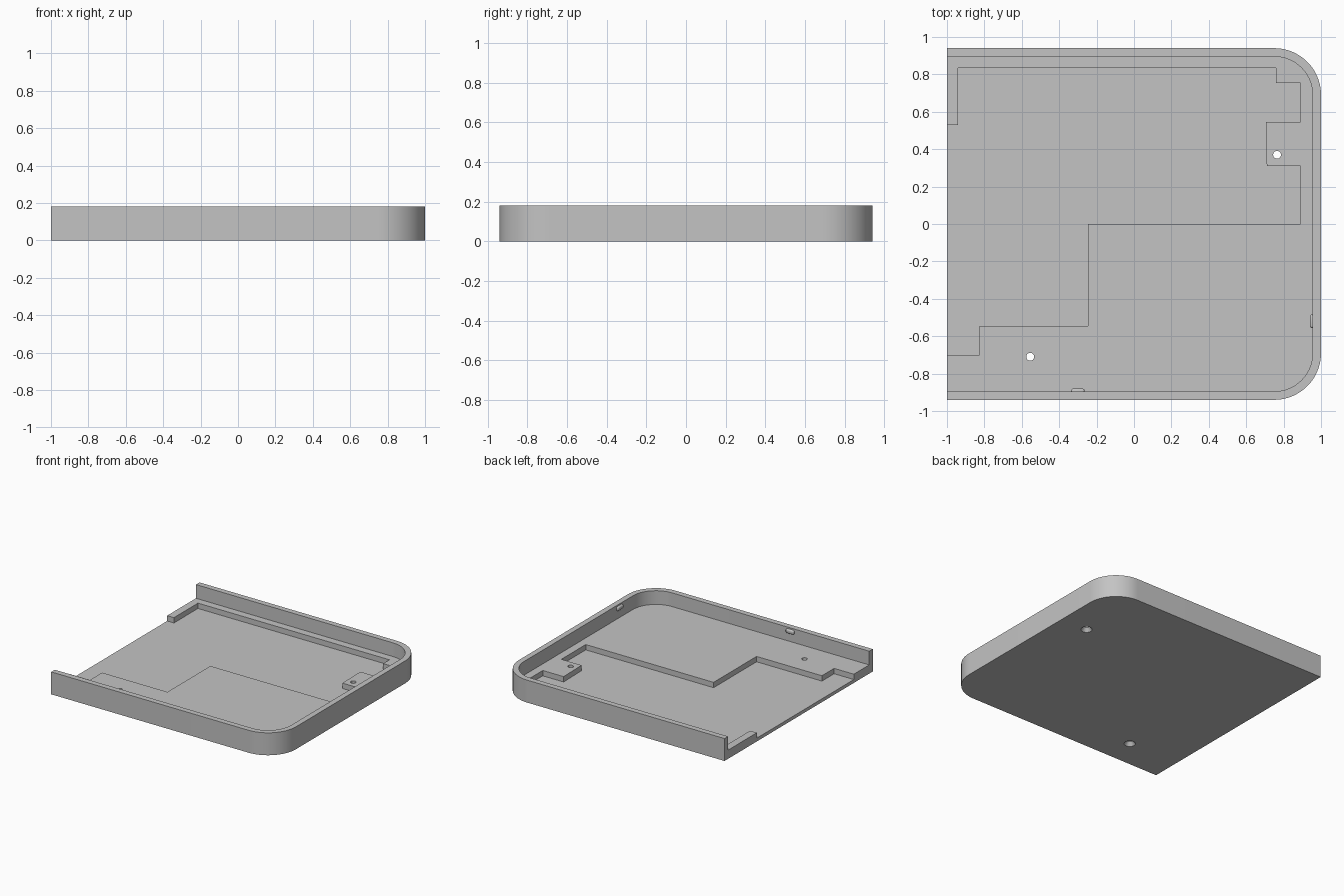
import bpy
import bmesh
import math

cube = bpy.data.objects.get("Cube")
if cube:
    bpy.data.objects.remove(cube, do_unlink=True)

HALF_Y, HEIGHT, RADIUS, WALL = 0.94, 0.18, 0.25, 0.045
LEDGE_Z, POCKET_Z = 0.07, 0.027

grey = bpy.data.materials.new("plain grey")
grey.use_nodes = True
grey.diffuse_color = (0.55, 0.55, 0.55, 1)
grey.node_tree.nodes["Principled BSDF"].inputs["Base Color"].default_value = grey.diffuse_color


def finish(name, bm):
    bmesh.ops.recalc_face_normals(bm, faces=bm.faces)
    mesh = bpy.data.meshes.new(name)
    bm.to_mesh(mesh)
    bm.free()
    mesh.materials.append(grey)
    obj = bpy.data.objects.new(name, mesh)
    bpy.context.collection.objects.link(obj)
    return obj


def prism(name, outline, z0, z1):
    bm = bmesh.new()
    face = bm.faces.new([bm.verts.new((x, y, z0)) for x, y in outline])
    new = bmesh.ops.extrude_face_region(bm, geom=[face])["geom"]
    top = [v for v in new if isinstance(v, bmesh.types.BMVert)]
    bmesh.ops.translate(bm, verts=top, vec=(0, 0, z1 - z0))
    return finish(name, bm)


def cone(name, x, y, z0, z1, r0, r1):
    bm = bmesh.new()
    bmesh.ops.create_cone(bm, cap_ends=True, segments=32, radius1=r0, radius2=r1, depth=z1 - z0)
    bmesh.ops.translate(bm, verts=bm.verts, vec=(x, y, (z0 + z1) / 2))
    return finish(name, bm)


def rounded_outline(x0, x1, half_y, r, steps=20):
    """Rectangle with its two right-hand corners rounded."""
    pts = [(x0, -half_y)]
    for side in (-1, 1):
        for i in range(steps + 1):
            a = math.pi / 2 * (i / steps + (side - 1) / 2)
            pts.append((x1 - r + r * math.cos(a), side * (half_y - r) + r * math.sin(a)))
    return pts + [(x0, half_y)]


def activate(obj):
    bpy.ops.object.select_all(action="DESELECT")
    obj.select_set(True)
    bpy.context.view_layer.objects.active = obj


def cut(obj, cutter):
    cutter.hide_render = True
    activate(obj)
    mod = obj.modifiers.new("cut", "BOOLEAN")
    mod.operation, mod.solver, mod.object = "DIFFERENCE", "EXACT", cutter
    bpy.ops.object.modifier_apply(modifier=mod.name)
    bpy.data.objects.remove(cutter, do_unlink=True)


# Tray with a wall on three sides, open on one end
tray = prism("tray", rounded_outline(-1, 1, HALF_Y, RADIUS), 0, HEIGHT)
cut(tray, prism("cavity_cutter", rounded_outline(-1.2, 1 - WALL, HALF_Y - WALL, RADIUS - WALL),
                LEDGE_Z, HEIGHT + 0.1))

# Stepped pocket in the floor, leaving ledges and a screw tab
pocket = [(-1.2, 0.53), (-0.94, 0.53), (-0.94, 0.835), (0.76, 0.835), (0.76, 0.755),
          (0.89, 0.755), (0.89, 0.545), (0.705, 0.545), (0.71, 0.31), (0.89, 0.31),
          (0.89, 0), (-0.245, 0), (-0.245, -0.545), (-0.825, -0.545),
          (-0.825, -0.7), (-1.2, -0.7)]
cut(tray, prism("pocket_cutter", pocket, POCKET_Z, HEIGHT))

# Countersunk screw holes
for x, y in ((0.765, 0.37), (-0.555, -0.71)):
    cut(tray, cone("hole_cutter", x, y, -0.1, 0.2, 0.021, 0.021))
    cut(tray, cone("countersink_cutter", x, y, -0.01, 0.03, 0.049, 0.02))

activate(tray)
bpy.ops.object.shade_smooth_by_angle(angle=math.radians(30))


# Snap bumps near the top of the inner walls
def snap_bump(name, x, y, size_x, size_y):
    bm = bmesh.new()
    bmesh.ops.create_cube(bm, size=1)
    bmesh.ops.scale(bm, verts=bm.verts, vec=(size_x, size_y, 0.034))
    bmesh.ops.bevel(bm, geom=bm.edges[:], offset=0.011, segments=3, profile=0.5, affect="EDGES")
    bmesh.ops.translate(bm, verts=bm.verts, vec=(x, y, 0.152))
    activate(finish(name, bm))
    bpy.ops.object.shade_smooth_by_angle(angle=math.radians(40))


snap_bump("front_snap_bump", -0.3, -HALF_Y + WALL, 0.072, 0.03)
snap_bump("side_snap_bump", 1 - WALL, -0.52, 0.03, 0.072)
